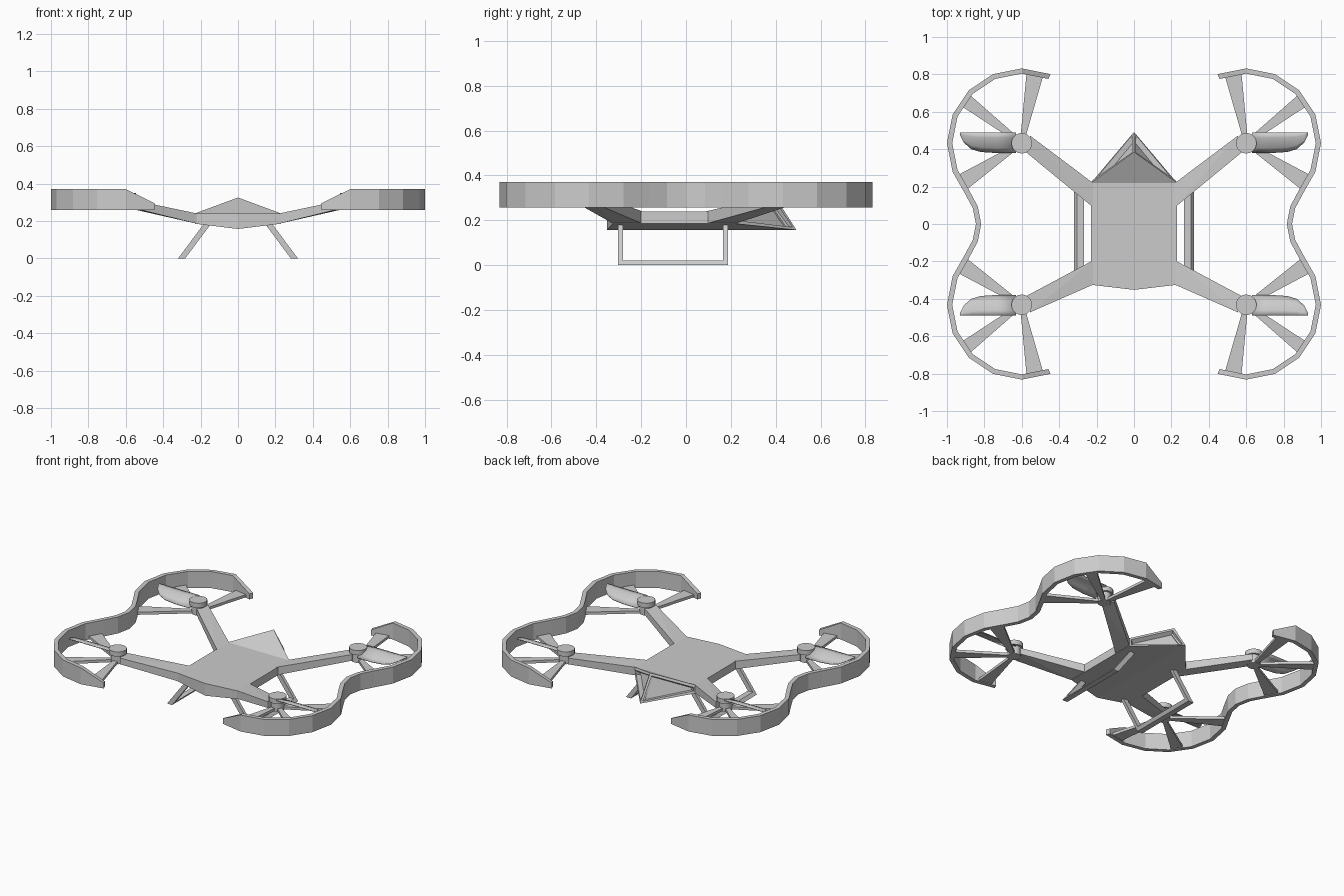
import bpy, bmesh
from math import sin, cos, radians
from mathutils import Vector

if "Cube" in bpy.data.objects:
    bpy.data.objects.remove(bpy.data.objects["Cube"])

HX, HY, R = 0.6, 0.432, 0.4   # rotor hub position and guard radius


def finish(name, bm, mirror=(False, False), smooth=None):
    bmesh.ops.recalc_face_normals(bm, faces=bm.faces[:])
    me = bpy.data.meshes.new(name)
    bm.to_mesh(me)
    bm.free()
    ob = bpy.data.objects.new(name, me)
    bpy.context.collection.objects.link(ob)
    if any(mirror):
        m = ob.modifiers.new("mirror", 'MIRROR')
        m.use_axis = (mirror[0], mirror[1], False)
        m.use_mirror_merge = False
    if smooth:
        bpy.ops.object.select_all(action='DESELECT')
        ob.select_set(True)
        bpy.context.view_layer.objects.active = ob
        bpy.ops.object.shade_smooth_by_angle(angle=radians(smooth))
    return ob


def hull(name, pts, mirror=(True, True)):
    bm = bmesh.new()
    for p in pts:
        bm.verts.new(p)
    bmesh.ops.convex_hull(bm, input=bm.verts[:])
    return finish(name, bm, mirror)


# Body: front, side and rear stations joined into a shell with a rising ridge
bm = bmesh.new()
V = lambda *p: bm.verts.new(p)
ft, fb = V(0, -0.352, 0.24), V(0, -0.352, 0.157)
peak, tip = V(0, 0.385, 0.325), V(0, 0.492, 0.157)
side = {}
for s in (-1, 1):
    side[s] = [V(s * 0.23, y, z) for y in (-0.325, 0.22) for z in (0.185, 0.24)]
tail = []
L, Rr = side[-1], side[1]
bm.faces.new((ft, Rr[1], Rr[3], L[3], L[1]))      # deck
bm.faces.new((L[3], Rr[3], peak))                 # raised rear deck
for s in (-1, 1):
    a, b, c, d = side[s]
    bm.faces.new((a, b, d, c))
    bm.faces.new((fb, ft, b, a))
    bm.faces.new((fb, a, c, tip))
    tail.append(bm.faces.new((c, d, peak, tip)))
bmesh.ops.recalc_face_normals(bm, faces=bm.faces[:])
# Recessed panels in the tail
bmesh.ops.inset_individual(bm, faces=tail, thickness=0.022)
bmesh.ops.inset_individual(bm, faces=tail, thickness=0.008, depth=-0.03)
finish("body", bm)

# Arms: tapered bars from body corners up to the hubs
for name, s, y_out, y_in in (("rear_arm", 1, 0.22, 0.09), ("front_arm", -1, 0.325, 0.195)):
    pts = [(0.22, s * y, z) for y in (y_out, y_in) for z in (0.185, 0.24)]
    pts += [(x, s * y, z) for x, y in ((0.555, 0.472), (0.585, 0.39)) for z in (0.268, 0.31)]
    hull(name, pts, (True, False))

# Motor hubs: narrow neck with flat cap
bm = bmesh.new()
prof = [(0.042, 0.26), (0.042, 0.318), (0.055, 0.318), (0.055, 0.35)]
n = 20
rings = [[bm.verts.new((HX + r * cos(6.28318 * i / n), HY + r * sin(6.28318 * i / n), z))
          for i in range(n)] for r, z in prof]
for a, b in zip(rings, rings[1:]):
    for i in range(n):
        j = (i + 1) % n
        bm.faces.new((a[i], a[j], b[j], b[i]))
bm.faces.new(rings[0])
bm.faces.new(rings[-1])
finish("motor_hub", bm, (True, True), 35)

# Rotor guards: one faceted band per side, lower at its two ends
half = [(HX + R * cos(radians(a)), HY + R * sin(radians(a)))
        for a in (112.5, 90, 67.5, 45, 22.5, 0, -22.5)] + [(0.905, 0.165), (0.862, 0.085)]
path = [Vector(p) for p in half + [(0.845, 0)] + [(x, -y) for x, y in reversed(half)]]
bm = bmesh.new()
secs = []
for i, p in enumerate(path):
    t = (path[min(i + 1, len(path) - 1)] - path[max(i - 1, 0)]).normalized()
    if i in (0, len(path) - 1):
        t = Vector((1, 0.41 if i == 0 else -0.41)).normalized() * (1 if i == 0 else -1)
    q = p + Vector((t.y, -t.x)) * 0.028
    top = 0.295 if i in (0, len(path) - 1) else 0.37
    secs.append([bm.verts.new((v.x, v.y, z)) for v, z in
                 ((p, 0.258), (p, top), (q, top), (q, 0.258))])
for a, b in zip(secs, secs[1:]):
    for i in range(4):
        j = (i + 1) % 4
        bm.faces.new((a[i], a[j], b[j], b[i]))
bm.faces.new(secs[0])
bm.faces.new(secs[-1])
finish("rotor_guard", bm, (True, False))

# Guard spokes: flat wedges widening outward
hub = Vector((HX, HY))
for k, (x, y, w) in enumerate(((0.53, 0.80, 0.09), (0.90, 0.66, 0.075), (0.915, 0.225, 0.09))):
    d = (Vector((x, y)) - hub).normalized()
    nrm = Vector((-d.y, d.x))
    pts = []
    for c, hw in ((hub + d * 0.03, 0.013), (Vector((x, y)), w / 2)):
        for s in (-1, 1):
            v = c + nrm * hw * s
            pts += [(v.x, v.y, 0.262), (v.x, v.y, 0.28)]
    hull("guard_spoke_%d" % (k + 1), pts)

# Rotor blades: pitched, cambered, rounded at the tip
bm = bmesh.new()
grid = []
for x, y in ((0.63, 0.38), (0.73, 0.379), (0.82, 0.385), (0.87, 0.40), (0.91, 0.435), (0.93, 0.475)):
    row = []
    for k in range(5):
        yy = 0.488 + (y - 0.488) * k / 4
        u = (0.488 - yy) / 0.108
        row.append(bm.verts.new((x, yy, 0.35 - 0.045 * u * u)))
    grid.append(row)
for a, b in zip(grid, grid[1:]):
    for k in range(4):
        bm.faces.new((a[k], b[k], b[k + 1], a[k + 1]))
blade = finish("rotor_blade", bm, (True, True), 40)
sol = blade.modifiers.new("thickness", 'SOLIDIFY')
sol.thickness = 0.006

# Landing gear: splayed struts and a ground rail on each side
for name, y0, y1 in (("front_strut", -0.304, -0.282), ("rear_strut", 0.165, 0.187)):
    hull(name, [(x, y, z) for y in (y0, y1) for x, z in
                ((0.282, 0), (0.32, 0), (0.182, 0.185), (0.144, 0.185))], (True, False))
hull("landing_rail", [(x, y, z) for y in (-0.304, 0.187) for x, z in
                      ((0.282, 0), (0.32, 0), (0.305, 0.02), (0.267, 0.02))], (True, False))
